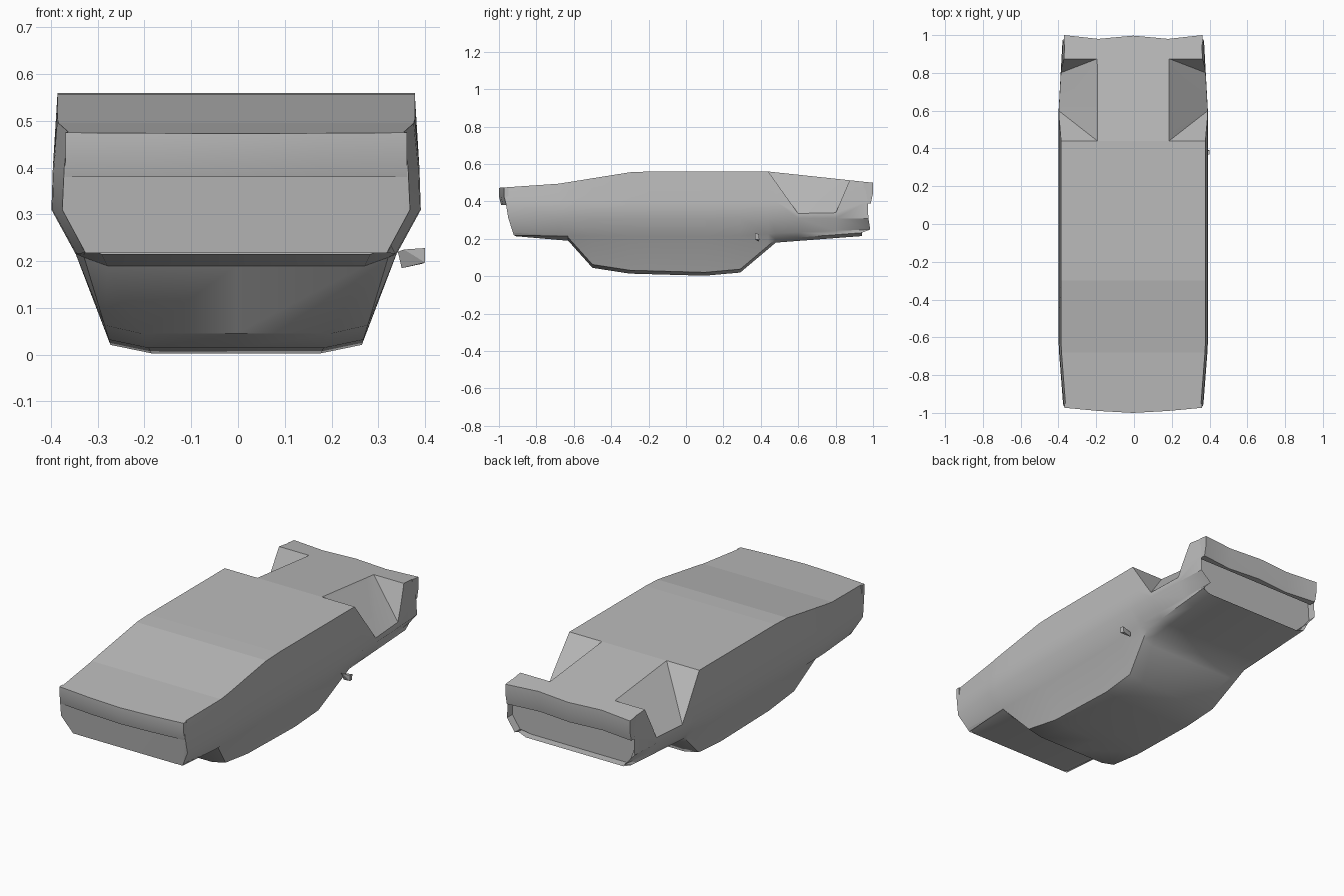
import bpy
import bmesh
import math
from mathutils import Vector

cube = bpy.data.objects.get("Cube")
if cube:
    bpy.data.objects.remove(cube)

# One grey paint for everything
paint = bpy.data.materials.new("plain_grey")
paint.use_nodes = True
GREY = (0.5, 0.5, 0.5, 1)
paint.diffuse_color = GREY
paint.node_tree.nodes["Principled BSDF"].inputs["Base Color"].default_value = GREY

SHIFT = -0.004
TOP = [(-1, .473), (-.68, .495), (-.3, .556), (-.2, .56), (.44, .56), (1, .5)]
BELLY = [(-.92, .215), (-.63, .19), (-.5, .045), (-.33, .015), (.1, .003),
         (.29, .02), (.48, .18), (.94, .215)]
SILL = [(-.92, .218), (-.6, .215), (.3, .215), (.48, .23), (.98, .25)]
WIDTH = [(-1, .368), (-.65, .395), (.6, .395), (1, .373)]


def along(profile, y):
    """Linear interpolation of a (y, value) profile."""
    if y <= profile[0][0]:
        return profile[0][1]
    for (a, va), (b, vb) in zip(profile, profile[1:]):
        if y <= b:
            return va + (vb - va) * (y - a) / (b - a)
    return profile[-1][1]


def make(name, bm):
    bmesh.ops.recalc_face_normals(bm, faces=bm.faces)
    mesh = bpy.data.meshes.new(name)
    bm.to_mesh(mesh)
    bm.free()
    ob = bpy.data.objects.new(name, mesh)
    bpy.context.collection.objects.link(ob)
    mesh.materials.append(paint)
    return ob


def hull(name, points):
    bm = bmesh.new()
    verts = [bm.verts.new(p) for p in points]
    bmesh.ops.convex_hull(bm, input=verts)
    return make(name, bm)


def smooth(ob, angle):
    bpy.ops.object.select_all(action="DESELECT")
    ob.select_set(True)
    bpy.context.view_layer.objects.active = ob
    bpy.ops.object.shade_smooth_by_angle(angle=math.radians(angle))
    for face in ob.data.polygons:
        if face.normal.z > 0.95:
            face.use_smooth = False


def section(ys):
    """Half cross-section; every row of the section has its own y."""
    w = [along(WIDTH, y) for y in ys]
    top, belly = along(TOP, ys[0]), along(BELLY, ys[5])
    half = [(0, top), (w[1] - .013, top), (w[2] - .003, .4), (w[3], .31),
            (w[4] - .052, along(SILL, ys[4])),
            (.268 + .3 * belly, belly + .018), (.18 + .5 * belly, belly), (0, belly)]
    right = [(x, y, z) for (x, z), y in zip(half, ys)]
    left = [(-x, y, z) for x, y, z in reversed(right[1:-1])]
    return [(x + SHIFT, y, z) for x, y, z in right + left]


# Body shell: lofted from nose to tail
FRONT = [-.95, -.95, -.965, -.95, -.92, -.915, -.915, -.915]
REAR = [.95, .95, .972, .975, .985, .94, .94, .94]
stations = [FRONT] + [[y] * 8 for y in
                      (-.68, -.63, -.5, -.3, -.2, .1, .29, .44, .48, .6, .8)] + [REAR]
bm = bmesh.new()
rings = [[bm.verts.new(p) for p in section(s)] for s in stations]
for a, b in zip(rings, rings[1:]):
    for i in range(len(a)):
        j = (i + 1) % len(a)
        bm.faces.new((a[i], a[j], b[j], b[i]))
bm.faces.new(rings[0])
tail = bm.faces.new(rings[-1])
bmesh.ops.inset_region(bm, faces=[tail], thickness=.045)
bmesh.ops.translate(bm, verts=tail.verts, vec=(0, -.045, 0))
body = make("body_shell", bm)

# Wedge cut-outs on both sides near the tail
for side, name in ((1, "left_cutter"), (-1, "right_cutter")):
    wedge = [(.19, .44, .56), (.19, .875, .514), (.395, .6, .335), (.385, .8, .338),
             (.6, .6, .335), (.6, .8, .338)]
    wedge += [(x, y, .7) for x in (.19, .6) for y in (.44, .875)]
    wedge += [(.6, .44, .56), (.6, .875, .514)]
    cutter = hull(name, [(side * x + SHIFT, y, z) for x, y, z in wedge])
    cutter.hide_render = True
    mod = body.modifiers.new(name, "BOOLEAN")
    mod.operation = "DIFFERENCE"
    mod.solver = "EXACT"
    mod.object = cutter
    bpy.context.view_layer.objects.active = body
    bpy.ops.object.modifier_apply(modifier=name)
    bpy.data.objects.remove(cutter)
smooth(body, 38)


def bumper(name, outline, inner, low):
    """Strip with a wavy outer edge, flush with the top of the body."""
    bm = bmesh.new()
    rows = []
    for x, y in outline:
        zt = along(TOP, y)
        points = [(x, inner, along(TOP, inner)), (x, y, zt), (x, y, (zt + low) / 2),
                  (x, y - .012 * math.copysign(1, y), low), (x, inner, low)]
        rows.append([bm.verts.new((px + SHIFT, py, pz)) for px, py, pz in points])
    for a, b in zip(rows, rows[1:]):
        for i in range(5):
            j = (i + 1) % 5
            bm.faces.new((a[i], a[j], b[j], b[i]))
    bm.faces.new(rows[0])
    bm.faces.new(rows[-1])
    smooth(make(name, bm), 40)


bumper("front_bumper", [(-.365, -.973), (-.18, -.99), (0, -1), (.18, -.99), (.365, -.973)],
       -.95, .38)
bumper("rear_bumper", [(-.366, 1), (-.185, .98), (0, .997), (.185, .98), (.366, 1)],
       .95, .39)

# Small side mirror
base = Vector((.37, .378, .207))
mirror = hull("side_mirror", [base + Vector(p) for p in (
    (-.028, 0, .013), (-.02, .01, -.022), (.03, -.01, .021), (.03, .012, .02),
    (.03, -.008, -.01), (.026, .014, -.012), (-.015, -.01, .018))])
smooth(mirror, 20)
